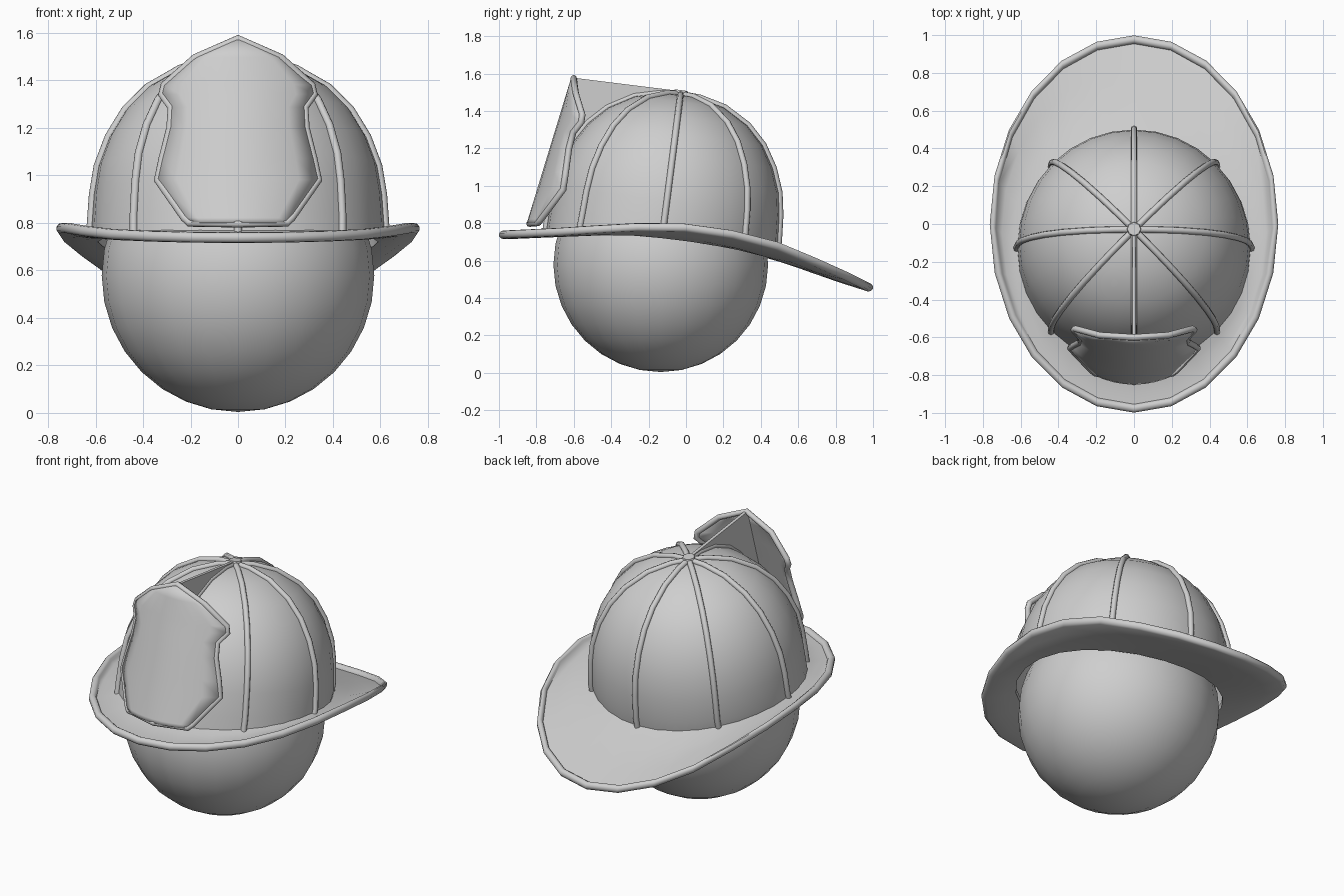
import bpy, bmesh, math
from mathutils import Vector, Matrix

if "Cube" in bpy.data.objects:
    bpy.data.objects.remove(bpy.data.objects["Cube"])

grey = bpy.data.materials.new("light_grey")
grey.diffuse_color = (0.62, 0.62, 0.62, 1)
grey.use_nodes = True
grey.node_tree.nodes["Principled BSDF"].inputs["Base Color"].default_value = grey.diffuse_color


def make_object(name, bm, angle=40):
    bmesh.ops.remove_doubles(bm, verts=bm.verts, dist=0.0005)
    bmesh.ops.recalc_face_normals(bm, faces=bm.faces)
    me = bpy.data.meshes.new(name)
    bm.to_mesh(me)
    bm.free()
    me.materials.append(grey)
    me.shade_smooth()
    me.set_sharp_from_angle(angle=math.radians(angle))
    ob = bpy.data.objects.new(name, me)
    bpy.context.collection.objects.link(ob)
    return ob


def grid_mesh(rows, wrap_rows=False, wrap_cols=False):
    """Skin a list of equally long point rows with quads."""
    bm = bmesh.new()
    vs = [[bm.verts.new(p) for p in row] for row in rows]
    n, m = len(rows), len(rows[0])
    for i in range(n if wrap_rows else n - 1):
        for j in range(m if wrap_cols else m - 1):
            a, b = (i + 1) % n, (j + 1) % m
            bm.faces.new((vs[i][j], vs[i][b], vs[a][b], vs[a][j]))
    bmesh.ops.dissolve_degenerate(bm, dist=0.0005, edges=bm.edges)
    return bm


def tube(name, points, radius, cyclic=False):
    cu = bpy.data.curves.new(name, 'CURVE')
    cu.dimensions = '3D'
    cu.bevel_depth = radius
    cu.bevel_resolution = 2
    cu.use_fill_caps = True
    sp = cu.splines.new('POLY')
    sp.points.add(len(points) - 1)
    for q, p in zip(sp.points, points):
        q.co = (*p, 1)
    sp.use_cyclic_u = cyclic
    cu.materials.append(grey)
    ob = bpy.data.objects.new(name, cu)
    bpy.context.collection.objects.link(ob)
    return ob


def interp(table, x):
    for (x0, z0), (x1, z1) in zip(table, table[1:]):
        if x <= x1:
            return z0 + (z1 - z0) * (x - x0) / (x1 - x0)
    return table[-1][1]


# Head
bm = bmesh.new()
bmesh.ops.create_uvsphere(bm, u_segments=24, v_segments=16, radius=0.574,
                          matrix=Matrix.Translation((0, -0.135, 0.578)))
make_object("head", bm)


# Brim: dished sheet around the head, sweeping out to a rolled edge
def inner_z(y):
    t = (y + 0.13) / 0.59
    return 0.72 - 0.0625 * t - 0.0425 * t * t


RIM = [(-1, .738), (-.7, .752), (-.3, .778), (0, .776), (.3, .735),
       (.5, .68), (.8, .555), (1, .457)]
R = 0.023
UP = Vector((0, 0, 1))
rows = []
for k in range(24):
    a = math.tau * k / 24
    i = Vector((0.59 * math.sin(a), -0.13 + 0.59 * math.cos(a), 0))
    o = Vector((0.765 * math.sin(a), math.cos(a), 0))
    d = (o - i).normalized()
    i.z = inner_z(i.y)
    o.z = interp(RIM, o.y)
    c = o - d * R
    row = [i, i.lerp(c, 0.35) - UP * 0.014, i.lerp(c, 0.7) - UP * 0.022]
    for deg in (-100, -60, -20, 20, 60, 100, 140, 175):
        t = math.radians(deg)
        row.append(c + d * R * math.cos(t) + UP * R * math.sin(t))
    row += [i.lerp(c, 0.7) + UP * 0.002, i.lerp(c, 0.35) + UP * 0.012, i + UP * 0.035]
    rows.append(row)
make_object("brim", grid_mesh(rows, True, True), 50)

# Crown: tilted dome whose lower edge follows the brim
PROFILE = [(.617, -.13), (.617, 0), (.607, .14), (.587, .26), (.54, .385),
           (.47, .5), (.375, .595), (.24, .673), (.1, .708), (0, .712)]
TILT = Matrix.Translation((0, -0.12, 0.78)) @ Matrix.Rotation(math.radians(-7.3), 4, 'X')


def crown_point(a, r, h):
    p = TILT @ Vector((r * math.sin(a), r * math.cos(a), h))
    p.z = max(p.z, inner_z(p.y) + 0.012)
    return p


rows = [[crown_point(math.tau * k / 32, r, h) for k in range(32)] for r, h in PROFILE]
make_object("crown", grid_mesh(rows, False, True))

# Eight ribs
for k in range(8):
    tube(f"rib_{k + 1}", [crown_point(math.tau * k / 8, r + 0.004, h + 0.002)
                          for r, h in PROFILE[:-1] + [(0.02, .712)]], 0.017)

# Top button where the ribs meet
bm = bmesh.new()
bmesh.ops.create_cone(bm, cap_ends=True, segments=8, radius1=0.045, radius2=0.035,
                      depth=0.03, matrix=TILT @ Matrix.Translation((0, 0, 0.722)))
make_object("top_button", bm, 30)

# Front shield: leaning plate curved around the helmet
HALF = [(0, 1.575), (.18, 1.495), (.31, 1.38), (.32, 1.34), (.28, 1.285),
        (.285, 1.2), (.318, 1.07), (.338, .98), (.225, .82), (.205, .80)]


def shield_point(x, z, back=0.0):
    return Vector((x, -0.605 - (1.58 - z) * 0.305 + 1.1 * x * x + back, z))


rows = [[shield_point(x * t / 4, z) for t in range(-4, 5)] for x, z in HALF]
shield = make_object("front_shield", grid_mesh(rows))
mod = shield.modifiers.new("thickness", 'SOLIDIFY')
mod.thickness = 0.016
mod.offset = 0

# Rolled border of the shield
outline = [shield_point(x, z, 0.006) for x, z in HALF] + [shield_point(0, 0.797, 0.006)]
outline += [shield_point(-x, z, 0.006) for x, z in reversed(HALF[1:])]
tube("shield_border", outline, 0.017, True)

# Fin bracing the shield to the crown
side = [(-.607, 1.578), (-.02, 1.505), (-.1, .9), (-.805, .9)]
bm = bmesh.new()
f = bm.faces.new([bm.verts.new((-0.009, y, z)) for y, z in side])
ext = bmesh.ops.extrude_face_region(bm, geom=[f])
bmesh.ops.translate(bm, vec=(0.018, 0, 0),
                    verts=[v for v in ext["geom"] if isinstance(v, bmesh.types.BMVert)])
make_object("shield_fin", bm, 30)
